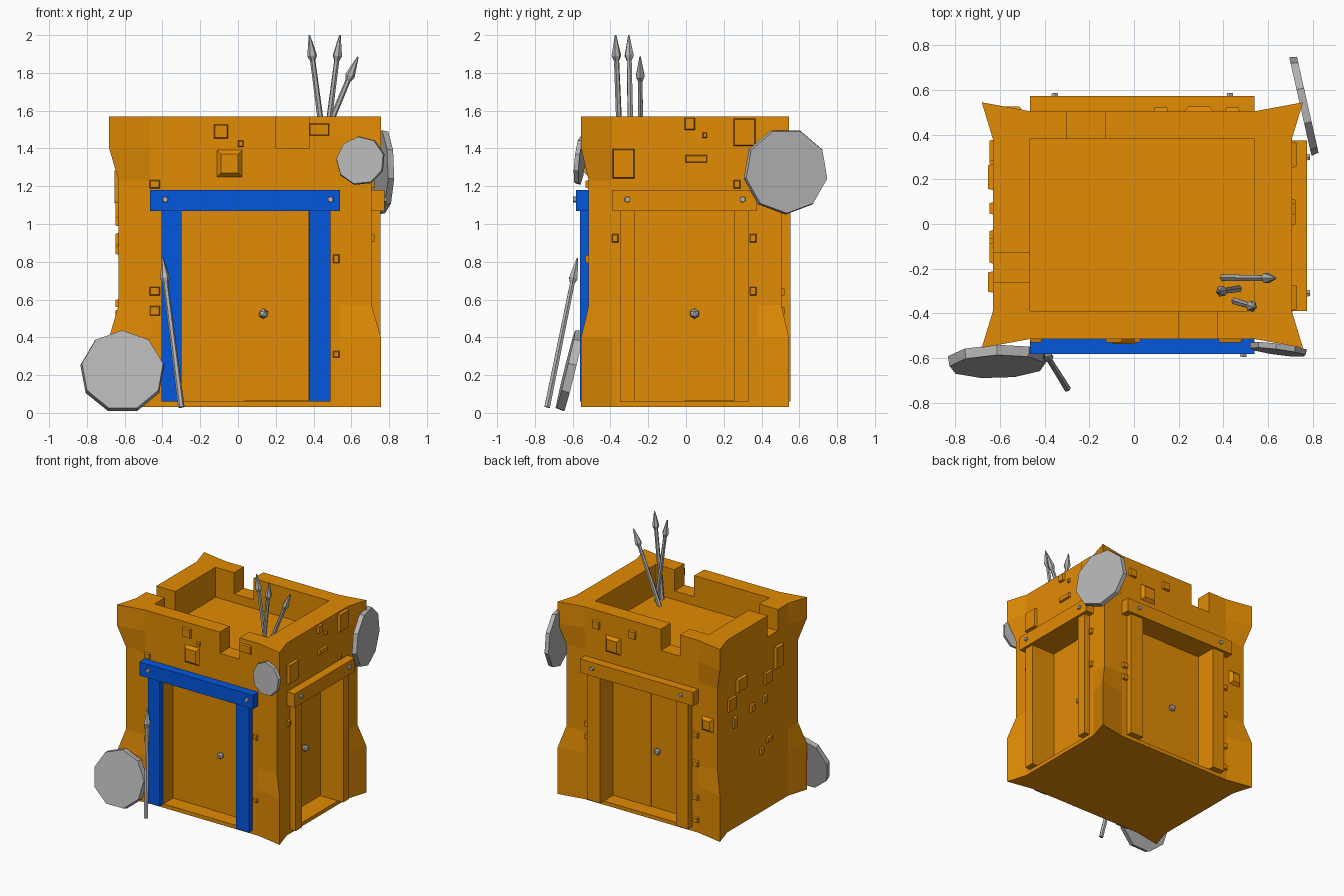
import bpy, bmesh, math
from mathutils import Vector, Matrix

if "Cube" in bpy.data.objects:
    bpy.data.objects.remove(bpy.data.objects["Cube"])


def material(name, rgb):
    m = bpy.data.materials.new(name)
    m.diffuse_color = (*rgb, 1)
    m.use_nodes = True
    m.node_tree.nodes["Principled BSDF"].inputs["Base Color"].default_value = m.diffuse_color
    return m


ORANGE = material("orange_stone", (0.76, 0.26, 0.001))
BLUE = material("blue_paint", (0.001, 0.095, 0.74))
GREY = material("grey_metal", (0.46, 0.46, 0.46))


def finish(bm, name, mat):
    bm.normal_update()
    bmesh.ops.recalc_face_normals(bm, faces=bm.faces)
    me = bpy.data.meshes.new(name)
    bm.to_mesh(me)
    bm.free()
    ob = bpy.data.objects.new(name, me)
    bpy.context.collection.objects.link(ob)
    me.materials.append(mat)
    return ob


# Wall coordinates: u along the wall, d outwards from it, z up
WALL = {
    "front": lambda u, d, z: (u, -0.515 - d, z),
    "back": lambda u, d, z: (u, 0.505 + d, z),
    "right": lambda u, d, z: (0.707 + d, u, z),
    "left": lambda u, d, z: (-0.632 - d, u, z),
}


def slab(bm, wall, u0, u1, z0, z1, d0, d1, taper=0.0):
    """Box on a wall, its outer face shrunk by taper."""
    rings = []
    for d, t in ((d0, 0), (d1, taper)):
        rings.append([bm.verts.new(WALL[wall](u, d, z)) for u, z in
                      ((u0 + t, z0 + t), (u1 - t, z0 + t), (u1 - t, z1 - t), (u0 + t, z1 - t))])
    a, b = rings
    bm.faces.new(a[::-1])
    bm.faces.new(b)
    for i in range(4):
        j = (i + 1) % 4
        bm.faces.new((a[i], a[j], b[j], b[i]))


def rod(bm, p, q, r0, r1, n, turn=0.0):
    """Cone or cylinder from p to q."""
    p, q = Vector(p), Vector(q)
    rot = (q - p).to_track_quat('Z', 'Y').to_matrix().to_4x4()
    bmesh.ops.create_cone(bm, cap_ends=True, segments=n, radius1=r0, radius2=r1,
                          depth=(q - p).length,
                          matrix=Matrix.Translation((p + q) / 2) @ rot @ Matrix.Rotation(turn, 4, 'Z'))


# Tower body: straight walls with corners flaring out at top and bottom
X0, X1, XA, XB = -0.632, 0.707, -0.465, 0.54
Y0, Y1, YA, YB = -0.515, 0.505, -0.39, 0.38
bm = bmesh.new()
rings = []
for z, f in ((0.03, 1), (0.40, 1), (0.57, 0), (1.23, 0), (1.40, 1), (1.57, 1)):
    fx, fy = 0.05 * f, 0.04 * f
    pts = [(X0 - fx, Y0 - fy), (XA, Y0), (XB, Y0), (X1 + fx, Y0 - fy), (X1, YA), (X1, YB),
           (X1 + fx, Y1 + fy), (XB, Y1), (XA, Y1), (X0 - fx, Y1 + fy), (X0, YB), (X0, YA)]
    rings.append([bm.verts.new((x, y, z)) for x, y in pts])
for a, b in zip(rings, rings[1:]):
    for i in range(12):
        j = (i + 1) % 12
        bm.faces.new((a[i], a[j], b[j], b[i]))
bm.faces.new(rings[0][::-1])
bm.faces.new(rings[-1])
body = finish(bm, "tower_body", ORANGE)

# Doors: wall, lintel span, post spans, recess depth, split, knob, bolts, frame colour
DOORS = [
    ("front", (-0.465, 0.54), (-0.405, -0.3, 0.375, 0.49), 0.125, 0.035, 0.135, (-0.385, 0.49), BLUE),
    ("back", (-0.465, 0.54), (-0.405, -0.3, 0.375, 0.49), 0.125, 0.035, -0.03, (-0.355, 0.43), ORANGE),
    ("right", (-0.39, 0.375), (-0.35, -0.27, 0.255, 0.33), 0.165, -0.01, 0.045, (-0.31, 0.3), ORANGE),
]

# Cut the door recesses, the roof well and the three battlement gaps
cuts = [(w, p[1], p[2], 0.06, 1.07, -dep, 0.2) for w, _, p, dep, *_ in DOORS]
cuts += [("front", XA, XB, 1.33, 1.8, -0.895, -0.125),
         ("front", 0.2, 0.375, 1.40, 1.8, -0.2, 0.2),
         ("back", -0.3, -0.13, 1.40, 1.8, -0.2, 0.2),
         ("left", -0.26, -0.13, 1.40, 1.8, -0.25, 0.2)]
bpy.context.view_layer.objects.active = body
for c in cuts:
    bm = bmesh.new()
    slab(bm, *c)
    cutter = finish(bm, "cutter", ORANGE)
    cutter.hide_render = True
    mod = body.modifiers.new("cut", 'BOOLEAN')
    mod.operation, mod.solver, mod.object = 'DIFFERENCE', 'EXACT', cutter
    bpy.ops.object.modifier_apply(modifier=mod.name)
    bpy.data.objects.remove(cutter)

# Door leaves, frames, knobs and bolts
for wall, (l0, l1), (a, b, c, e), dep, split, knob, bolts, colour in DOORS:
    bm = bmesh.new()
    slab(bm, wall, b + .002, split, 0.062, 1.068, -dep - .01, -dep + .006)
    slab(bm, wall, split, c - .002, 0.062, 1.068, -dep - .01, -dep + .01)
    finish(bm, wall + "_door_leaves", ORANGE)
    bm = bmesh.new()
    for u0, u1 in ((a, b), (c, e)):
        slab(bm, wall, u0, u1, 0.06, 1.07, -0.01, 0.047)
    slab(bm, wall, l0, l1, 1.07, 1.18, -0.01, 0.068)
    finish(bm, wall + "_door_frame", colour)
    bm = bmesh.new()
    W = WALL[wall]
    for u in bolts:
        rod(bm, W(u, 0.06, 1.13), W(u, 0.082, 1.13), 0.018, 0.015, 6)
    bmesh.ops.create_icosphere(bm, subdivisions=1, radius=0.028,
                               matrix=Matrix.Translation(W(knob, -dep + 0.025, 0.525)))
    finish(bm, wall + "_door_fittings", GREY)

# Raised bricks per wall: (centre u, centre z, width, height)
BRICKS = {
    "front": [(-.09, 1.49, .08, .08), (.015, 1.425, .035, .04), (-.045, 1.32, .15, .16),
              (-.44, 1.21, .06, .05), (.52, .815, .04, .05), (.52, .31, .04, .04),
              (-.44, .54, .06, .055), (-.44, .645, .06, .05), (.43, 1.5, .11, .07)],
    "right": [(-.33, 1.32, .12, .16), (.02, 1.53, .06, .07), (.1, 1.47, .03, .035),
              (.055, 1.345, .12, .045), (.31, 1.485, .12, .15), (.27, 1.21, .04, .05),
              (.355, .925, .04, .05), (.355, .645, .04, .05), (-.375, .925, .04, .05)],
    "back": [(.44, 1.455, .07, .07), (.12, 1.46, .07, .07), (.29, 1.33, .15, .15),
             (-.545, .92, .12, .13), (-.44, .81, .06, .05), (-.44, .58, .06, .05),
             (-.44, .31, .06, .05), (-.44, .13, .06, .05), (.515, .64, .05, .05),
             (.515, .54, .05, .05)],
    "left": [(-.26, 1.2, .1, .18), (.21, 1.16, .12, .11), (-.13, 1.08, .1, .1),
             (.33, 1.04, .1, .11), (.07, .91, .06, .07), (-.09, .92, .06, .07),
             (.29, .88, .06, .09), (-.14, .58, .07, .05), (-.05, .52, .05, .06)],
}
bm = bmesh.new()
for wall, items in BRICKS.items():
    for u, z, w, h in items:
        big = w * h > 0.012
        slab(bm, wall, u - w / 2, u + w / 2, z - h / 2, z + h / 2, -0.01,
             0.022 if big else 0.016, 0.03 if big and wall in ("front", "back") else 0.007)
finish(bm, "wall_bricks", ORANGE)

# Round shields: name, centre, facing direction, radius, thickness, turn
for name, centre, normal, r, t, turn in (
        ("ground_shield", (-0.612, -0.617, 0.22), (0.03, -0.97, 0.24), 0.225, 0.045, 0),
        ("side_shield", (0.762, 0.53, 1.28), (0.975, 0.22, 0), 0.23, 0.034, 0.35),
        ("front_shield", (0.648, -0.562, 1.335), (-0.13, -0.98, 0.1), 0.131, 0.025, 0.1)):
    bm = bmesh.new()
    c, n = Vector(centre), Vector(normal).normalized()
    rod(bm, c - n * t / 2, c + n * t / 2, r, r * 0.97, 9, turn)
    finish(bm, name, GREY)

# Spears: shaft, collar flare and pointed head
for name, p, q in (
        ("leaning_spear", (-0.3, -0.735, 0.03), (-0.4, -0.575, 0.82)),
        ("roof_spear_left", (0.47, -0.29, 1.3), (0.378, -0.303, 2.0)),
        ("roof_spear_middle", (0.45, -0.345, 1.3), (0.54, -0.373, 2.0)),
        ("roof_spear_right", (0.39, -0.24, 1.3), (0.635, -0.243, 1.885))):
    bm = bmesh.new()
    p, q = Vector(p), Vector(q)
    d = (q - p).normalized()
    rod(bm, p, q - d * 0.12, 0.017, 0.014, 6)
    rod(bm, q - d * 0.14, q - d * 0.11, 0.013, 0.026, 6)
    rod(bm, q - d * 0.11, q, 0.026, 0.004, 6)
    finish(bm, name, GREY)
